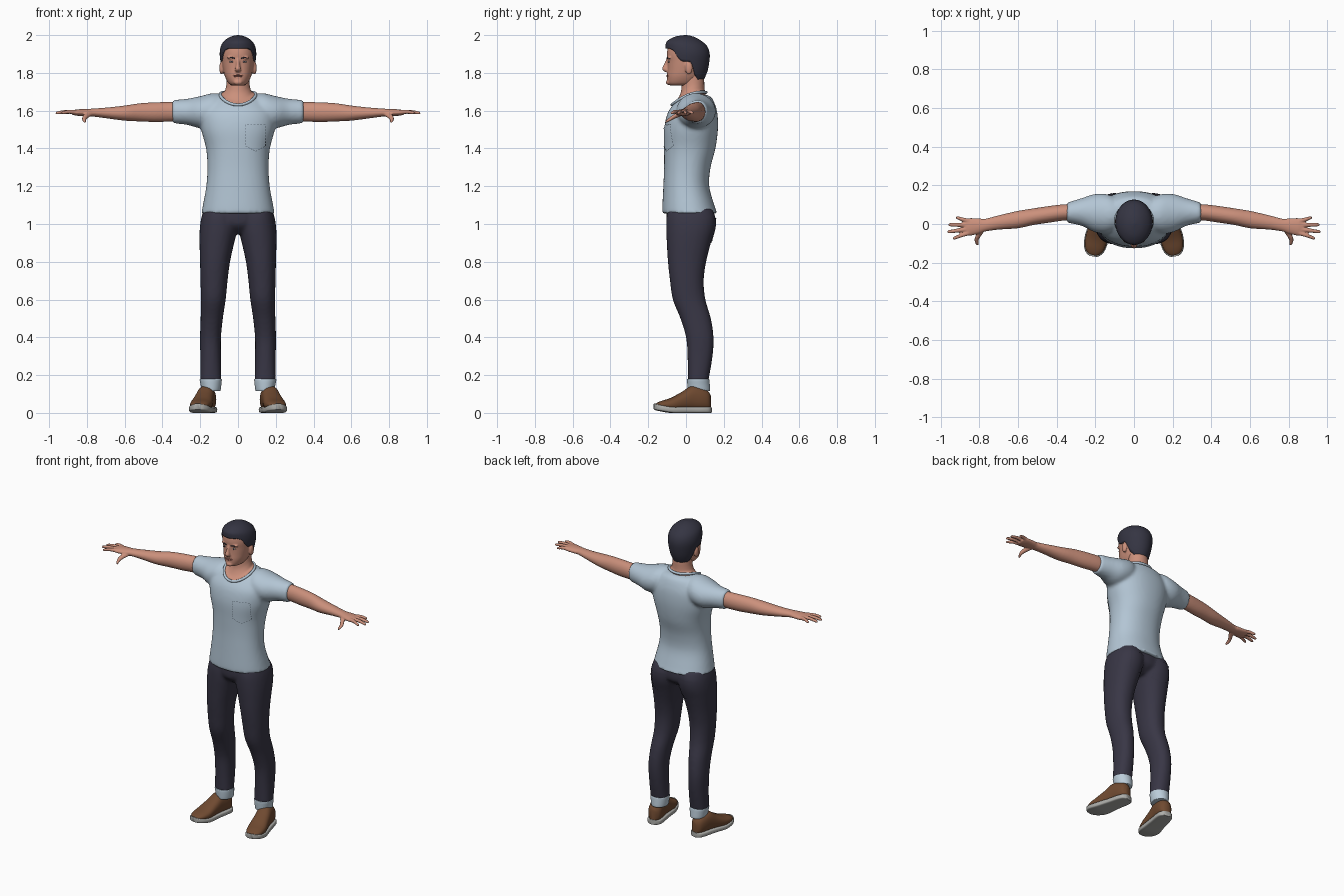
import bpy, bmesh, math
from mathutils import Vector, Matrix

if "Cube" in bpy.data.objects:
    bpy.data.objects.remove(bpy.data.objects["Cube"])

X, Y, Z = Vector((1, 0, 0)), Vector((0, 1, 0)), Vector((0, 0, 1))


def material(name, r, g, b):
    m = bpy.data.materials.new(name)
    m.use_nodes = True
    m.diffuse_color = (r, g, b, 1)
    m.node_tree.nodes["Principled BSDF"].inputs["Base Color"].default_value = (r, g, b, 1)
    return m


skin = material("skin", .60, .28, .20)
lip = material("lip", .38, .14, .11)
dark_hair = material("dark hair", .035, .035, .055)
denim = material("dark denim", .040, .037, .060)
cotton = material("pale blue cotton", .45, .56, .66)
thread = material("grey thread", .13, .17, .21)
cuff_cloth = material("pale cuff", .50, .61, .70)
leather = material("brown leather", .16, .068, .030)
rubber = material("grey rubber", .42, .42, .40)
eye_white = material("eye white", .55, .50, .47)


def smooth_rows(rows, n=4):
    """Catmull-Rom subdivision of a list of number tuples."""
    out = []
    for i in range(len(rows) - 1):
        p = [rows[max(i - 1, 0)], rows[i], rows[i + 1], rows[min(i + 2, len(rows) - 1)]]
        for k in range(n):
            t = k / n
            out.append(tuple(b + .5 * t * (c - a + t * (2 * a - 5 * b + 4 * c - d + t * (3 * (b - c) + d - a)))
                             for a, b, c, d in zip(*p)))
    return out + [rows[-1]]


def lookup(rows, v):
    """Linear interpolation in rows sorted by their first number."""
    for a, b in zip(rows, rows[1:]):
        if v <= b[0]:
            t = max(0, (v - a[0]) / (b[0] - a[0]))
            return [p + t * (q - p) for p, q in zip(a, b)]
    return rows[-1]


def tube(bm, rows, side, up, power=2, sx=1, seg=28, saddle=0):
    """Loft of (x, y, z, radius along side, radius along up)."""
    rings = []
    for x, y, z, a, b in smooth_rows(rows):
        ring = []
        for k in range(seg):
            c, s = math.cos(math.tau * k / seg), math.sin(math.tau * k / seg)
            c, s = (math.copysign(abs(v) ** (2 / power), v) for v in (c, s))
            p = Vector((x, y, z + saddle * a * c * c)) + side * a * c + up * b * s
            p.x *= sx
            ring.append(bm.verts.new(p))
        rings.append(ring)
    for r, q in zip(rings, rings[1:]):
        for k in range(seg):
            bm.faces.new((r[k - 1], r[k], q[k], q[k - 1]))
    bm.faces.new(rings[0])
    bm.faces.new(rings[-1])


def upright(bm, rows, **kw):
    """Loft of horizontal sections (z, x0, x1, y0, y1)."""
    tube(bm, [((a + b) / 2, (c + d) / 2, z, (b - a) / 2, (d - c) / 2)
              for z, a, b, c, d in rows], X, Y, **kw)


def ball(bm, centre, size):
    m = Matrix.Translation(centre) @ Matrix.Diagonal((*size, 1))
    bmesh.ops.create_uvsphere(bm, u_segments=20, v_segments=12, radius=1, matrix=m)


def finish(name, bm, mat, voxel=0, relax=0):
    bmesh.ops.recalc_face_normals(bm, faces=bm.faces)
    mesh = bpy.data.meshes.new(name)
    bm.to_mesh(mesh)
    bm.free()
    mesh.materials.append(mat)
    mesh.shade_smooth()
    ob = bpy.data.objects.new(name, mesh)
    bpy.context.collection.objects.link(ob)
    if voxel:
        m = ob.modifiers.new("Blend", 'REMESH')
        m.mode, m.voxel_size, m.use_smooth_shade = 'VOXEL', voxel, True
        m = ob.modifiers.new("Relax", 'SMOOTH')
        m.factor, m.iterations = .5, relax
    else:
        mesh.set_sharp_from_angle(angle=math.radians(50))
    return ob


# Shirt: body and sleeves blended together
bm = bmesh.new()
upright(bm, [(z, -r, r, f, b) for z, r, f, b in [
    (1.055, .195, -.126, .166), (1.1, .186, -.125, .15), (1.2, .168, -.12, .123), (1.3, .162, -.116, .13),
    (1.4, .169, -.116, .156), (1.5, .195, -.116, .169), (1.58, .2, -.1, .167), (1.63, .17, -.07, .155),
    (1.67, .13, -.03, .135), (1.685, .085, 0, .105)]], power=2.2, seg=48)
for s in (1, -1):
    tube(bm, [(.06, .05, 1.62, .06, .065), (.13, .052, 1.605, .1, .088), (.2, .056, 1.592, .1, .085),
              (.27, .062, 1.594, .072, .069), (.348, .059, 1.595, .052, .062)], Y, Z, sx=s)
shirt = finish("shirt", bm, cotton, .01, 6)

# Trousers: pelvis and legs blended together
bm = bmesh.new()
upright(bm, [(.95, -.05, .05, -.05, .09), (1.0, -.17, .17, -.1, .145), (1.09, -.18, .18, -.1, .14)])
for s in (1, -1):
    upright(bm, [(.165, .088, .2, .01, .118), (.3, .09, .2, .008, .141), (.4, .09, .201, 0, .146),
                 (.5, .08, .198, -.03, .132), (.6, .065, .196, -.07, .103), (.7, .055, .199, -.085, .094),
                 (.8, .042, .201, -.096, .107), (.9, .02, .204, -.102, .132), (.97, .004, .203, -.105, .153),
                 (1.03, .004, .195, -.104, .157), (1.08, .01, .18, -.095, .14)], power=2.2, sx=s)
trousers = finish("trousers", bm, denim, .01, 4)


def on_surface(ob, target, offset):
    m = ob.modifiers.new("Fit", 'SHRINKWRAP')
    m.target, m.wrap_method, m.wrap_mode = target, 'PROJECT', 'ABOVE_SURFACE'
    m.use_project_y = m.use_negative_direction = m.use_positive_direction = True
    m.offset = offset


def pocket(name, target, x0, x1, z0, z1, y, cloth, stitch):
    """Thin patch with a pointed bottom and a dashed outline."""
    mid, half, tip = (x0 + x1) / 2, (x1 - x0) / 2, (z1 - z0) * .2
    low = lambda x: z0 + tip * abs(x - mid) / half
    bm = bmesh.new()
    n = 8
    grid = [[bm.verts.new((x, y, low(x) + (z1 - low(x)) * j / n)) for j in range(n + 1)]
            for x in (x0 + (x1 - x0) * i / n for i in range(n + 1))]
    for i in range(n):
        for j in range(n):
            bm.faces.new((grid[i][j], grid[i + 1][j], grid[i + 1][j + 1], grid[i][j + 1]))
    on_surface(finish(name, bm, cloth), target, .003)
    bm = bmesh.new()
    outline = [Vector(p) for p in ((x0, y, z1), (x0, y, z0 + tip), (mid, y, z0), (x1, y, z0 + tip), (x1, y, z1))]
    for a, b in zip(outline, outline[1:] + outline[:1]):
        d = (b - a).normalized()
        w = d.cross(Y) * .0015
        count = max(2, round((b - a).length / .016))
        for k in range(count):
            p = a.lerp(b, k / count)
            q = p + d * .01
            bm.faces.new([bm.verts.new(v) for v in (p - w, q - w, q + w, p + w)])
    on_surface(finish(name + "_stitching", bm, stitch), target, .005)


pocket("chest_pocket", shirt, .04, .142, 1.385, 1.525, -.2, cotton, thread)
pocket("left_back_pocket", trousers, .045, .145, .9, 1.03, .25, denim, dark_hair)
pocket("right_back_pocket", trousers, -.145, -.045, .9, 1.03, .25, denim, dark_hair)

# Neck and the collar that follows its flared base
tilt = Vector((0, 1, .37))
bm = bmesh.new()
tube(bm, [(0, .035, 1.79, .058, .055), (0, .036, 1.74, .06, .06), (0, .033, 1.71, .064, .064),
          (0, .025, 1.682, .073, .074), (0, .016, 1.664, .092, .088), (0, .016, 1.64, .09, .086)],
     X, tilt, saddle=.22)
finish("neck", bm, skin)
curve = bpy.data.curves.new("collar", 'CURVE')
curve.dimensions, curve.bevel_depth, curve.bevel_resolution = '3D', .008, 3
line = curve.splines.new('POLY')
line.points.add(47)
line.use_cyclic_u = line.use_smooth = True
for k, pt in enumerate(line.points):
    c, s = math.cos(math.tau * k / 48), math.sin(math.tau * k / 48)
    pt.co = (.094 * c, .016 + .09 * s, 1.664 + .033 * s + .021 * c * c, 1)
curve.materials.append(cotton)
bpy.context.collection.objects.link(bpy.data.objects.new("collar", curve))

# Head with nose, brow ridges, chin and ears
bm = bmesh.new()
upright(bm, [(z, -r, r, f, b) for z, r, f, b in [
    (1.732, .028, -.08, .02), (1.745, .05, -.096, .055), (1.78, .069, -.1, .08), (1.82, .079, -.098, .1),
    (1.86, .085, -.098, .112), (1.9, .087, -.101, .112), (1.94, .08, -.093, .1), (1.97, .058, -.065, .07),
    (1.985, .02, -.025, .03)]], power=2.15, seg=40)
tube(bm, [(0, -.094, 1.876, .008, .009), (0, -.104, 1.845, .009, .013), (0, -.109, 1.82, .016, .018),
          (0, -.1, 1.805, .012, .012)], X, Y)
ball(bm, (0, -.092, 1.75), (.024, .014, .014))
for s in (1, -1):
    ball(bm, (s * .034, -.087, 1.88), (.026, .011, .007))
    ball(bm, (s * .088, .015, 1.825), (.011, .02, .034))
finish("head", bm, skin, .005, 3)

# Facial features
for s, side in ((1, "left"), (-1, "right")):
    bm = bmesh.new()
    ball(bm, (s * .034, -.09, 1.859), (.013, .005, .005))
    finish(side + "_eye", bm, eye_white)
    bm = bmesh.new()
    ball(bm, (s * .034, -.0935, 1.859), (.005, .003, .005))
    finish(side + "_pupil", bm, dark_hair)
    bm = bmesh.new()
    tube(bm, [(.016, -.099, 1.876, .004, .003), (.035, -.0965, 1.881, .004, .003),
              (.055, -.086, 1.877, .003, .002)], Y, Z, sx=s, seg=12)
    finish(side + "_eyebrow", bm, dark_hair)
bm = bmesh.new()
ball(bm, (0, -.097, 1.787), (.027, .007, .0035))
ball(bm, (0, -.097, 1.781), (.022, .007, .004))
finish("lips", bm, lip)

# Hair: a shell from the hairline to the crown
shape = smooth_rows([(1.745, .062, -.08, .085), (1.8, .08, -.09, .111), (1.85, .091, -.1, .122),
                     (1.9, .097, -.106, .126), (1.94, .091, -.108, .113), (1.965, .077, -.103, .088),
                     (1.985, .053, -.075, .056), (1.995, .03, -.045, .03), (2.0, .004, -.008, .004)])
hairline = [(0, 1.928), (35, 1.93), (52, 1.918), (62, 1.88), (72, 1.862), (98, 1.858),
            (112, 1.79), (135, 1.757), (180, 1.748)]
bm = bmesh.new()
columns = []
for i in range(72):
    a = math.tau * i / 72
    low = lookup(hairline, math.degrees(min(a, math.tau - a)))[1]
    column = []
    for j in range(19):
        z, r, f, b = lookup(shape, low + (2 - low) * math.sin(math.pi / 2 * j / 18))
        column.append(bm.verts.new((r * math.sin(a), (f + b) / 2 - (b - f) / 2 * math.cos(a), z)))
    columns.append(column)
for i in range(72):
    p, q = columns[i - 1], columns[i]
    for j in range(18):
        bm.faces.new((p[j], q[j], q[j + 1], p[j + 1]))
bm.faces.new([c[-1] for c in columns])
hair = finish("hair", bm, dark_hair)
m = hair.modifiers.new("Thickness", 'SOLIDIFY')
m.thickness, m.offset = .012, -1

for s, side in ((1, "left"), (-1, "right")):
    # Arm, palm, fingers and thumb
    bm = bmesh.new()
    tube(bm, [(.3, .06, 1.595, .043, .052), (.36, .06, 1.594, .042, .052), (.44, .05, 1.592, .043, .052),
              (.52, .038, 1.591, .043, .048), (.6, .023, 1.587, .045, .04), (.7, .008, 1.588, .037, .028),
              (.77, -.006, 1.59, .033, .021), (.8, -.01, 1.59, .039, .019), (.85, -.015, 1.59, .046, .017),
              (.878, -.016, 1.59, .042, .012)], Y, Z, sx=s)
    for y0, x1, y1 in ((-.047, .938, -.073), (-.027, .966, -.04), (-.005, .96, -.004), (.016, .922, .032)):
        x0 = .855
        tube(bm, [(x0, y0, 1.592, .012, .012), ((x0 + x1) / 2, (y0 + y1) / 2, 1.594, .0105, .0105),
                  (x1 - .008, y1, 1.588, .009, .008), (x1, y1, 1.586, .004, .004)], Y, Z, sx=s, seg=14)
    tube(bm, [(.78, -.02, 1.587, .018, .014), (.805, -.06, 1.57, .015, .013), (.815, -.085, 1.555, .011, .011),
              (.81, -.108, 1.541, .007, .007)], X, Z, sx=s, seg=14)
    finish(side + "_arm", bm, skin, .0045, 3)

    # Rolled cuff and ankle
    bm = bmesh.new()
    upright(bm, [(.115, .096, .188, .016, .122), (.12, .092, .192, .01, .128), (.15, .088, .198, .007, .126),
                 (.176, .086, .203, .006, .123), (.18, .09, .198, .01, .118)], sx=s)
    finish(side + "_cuff", bm, cuff_cloth)

    # Shoe and sole, turned outwards
    turn = Matrix.Translation((s * .178, 0, 0)) @ Matrix.Rotation(s * math.radians(12), 4, 'Z')
    upper = [(.132, .018, .095, 0), (.115, .038, .118, 0), (.08, .046, .135, 0), (.03, .048, .142, 0),
             (-.02, .052, .112, 0), (-.08, .057, .08, 0), (-.13, .049, .064, .008), (-.158, .03, .052, .014),
             (-.168, .012, .042, .018)]
    bm = bmesh.new()
    tube(bm, [(0, y, (top + low + .012) / 2, w, (top - low - .012) / 2) for y, w, top, low in upper],
         X, Z, power=2.4)
    bm.transform(turn)
    finish(side + "_shoe", bm, leather)
    bm = bmesh.new()
    tube(bm, [(0, y * 1.02, low + .016, w + .005, .016) for y, w, top, low in upper], X, Z, power=5)
    bm.transform(turn)
    finish(side + "_sole", bm, rubber)
